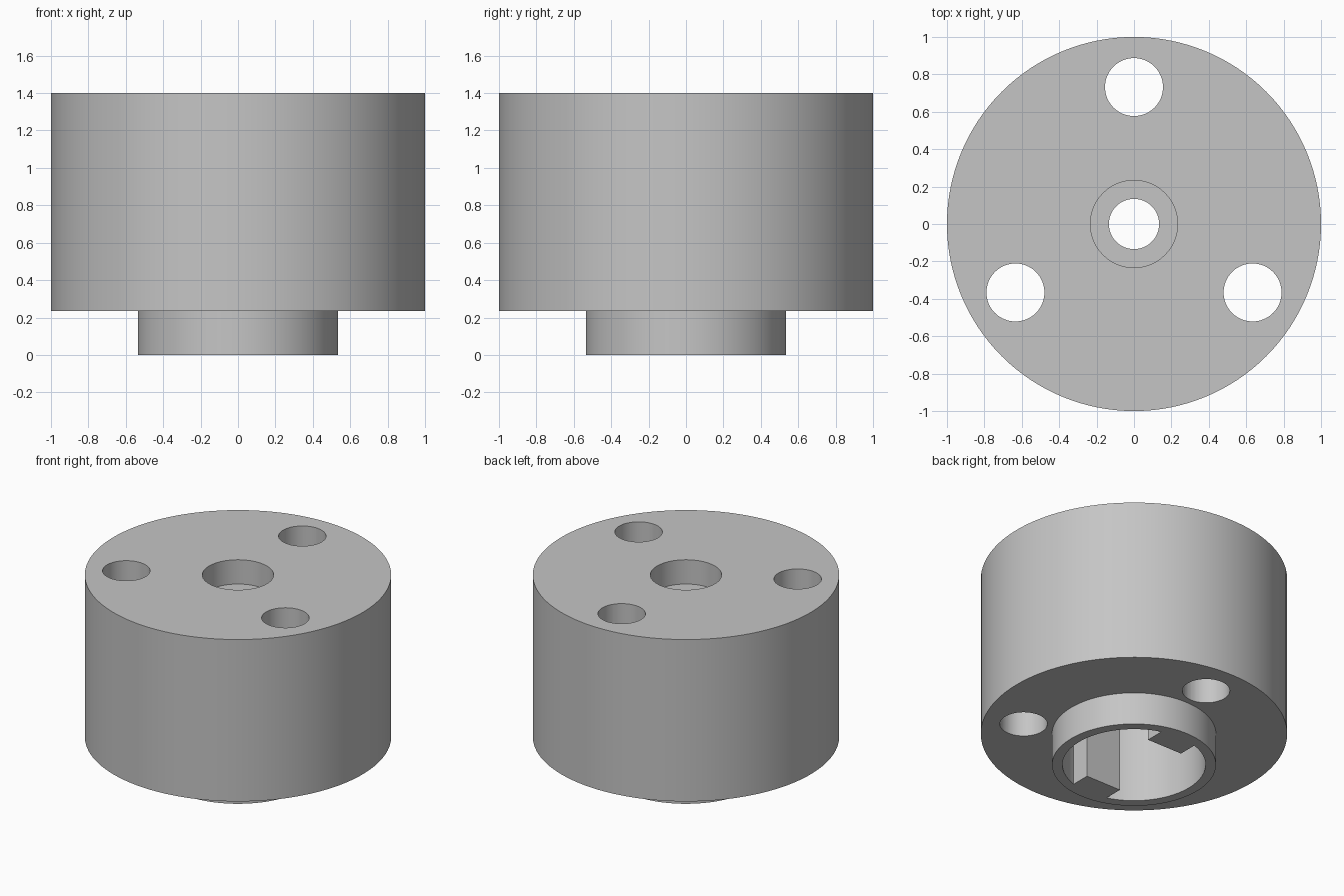
import bpy, bmesh, math
from mathutils import Matrix, Vector

cube = bpy.data.objects.get("Cube")
if cube:
    bpy.data.objects.remove(cube, do_unlink=True)

SEGMENTS = 128
BORE_TOP = 1.0

grey = bpy.data.materials.new("plain_grey")
grey.use_nodes = True
colour = (0.56, 0.56, 0.56, 1)
grey.diffuse_color = colour
grey.node_tree.nodes["Principled BSDF"].inputs["Base Color"].default_value = colour


def make_object(name, bm):
    bmesh.ops.recalc_face_normals(bm, faces=bm.faces)
    mesh = bpy.data.meshes.new(name)
    bm.to_mesh(mesh)
    bm.free()
    mesh.materials.append(grey)
    obj = bpy.data.objects.new(name, mesh)
    bpy.context.collection.objects.link(obj)
    return obj


def lathe(name, profile):
    """Revolve a closed (radius, z) profile around the z axis."""
    bm = bmesh.new()
    verts = [bm.verts.new((r, 0, z)) for r, z in profile]
    edges = [bm.edges.new((v, verts[i - 1])) for i, v in enumerate(verts)]
    bmesh.ops.spin(bm, geom=verts + edges, cent=(0, 0, 0), axis=(0, 0, 1),
                   angle=math.tau, steps=SEGMENTS, use_merge=True)
    bmesh.ops.remove_doubles(bm, verts=bm.verts, dist=1e-5)
    return make_object(name, bm)


def combine(target, tool, operation):
    """Apply a boolean and discard the tool object."""
    mod = target.modifiers.new(operation.lower(), 'BOOLEAN')
    mod.operation, mod.object, mod.solver = operation, tool, 'EXACT'
    tool.hide_render = True
    bpy.context.view_layer.objects.active = target
    bpy.ops.object.modifier_apply(modifier=mod.name)
    bpy.data.objects.remove(tool, do_unlink=True)


# Round body with lower boss, wide bore, centre hole and top counterbore
hub = lathe("flanged_hub", [
    (0.134, BORE_TOP), (0.134, 1.225), (0.233, 1.225), (0.233, 1.4),
    (1, 1.4), (1, 0.234), (0.535, 0.234), (0.535, 0),
    (0.467, 0), (0.467, BORE_TOP)])

# Two flat-faced driving lugs inside the bore, flush with the boss rim
for side in (-1, 1):
    bm = bmesh.new()
    height = BORE_TOP + 0.05
    bmesh.ops.create_cube(bm, size=1, matrix=Matrix.Translation(
        (0, side * 0.4, height / 2)) @ Matrix.Diagonal((0.28, 0.18, height, 1)))
    combine(hub, make_object("bore_lug", bm), 'UNION')

# Three through holes evenly spaced around the flange
for i in range(3):
    angle = math.radians(90 + 120 * i)
    centre = Vector((math.cos(angle), math.sin(angle), 0)) * 0.732
    centre.z = 0.9
    bm = bmesh.new()
    bmesh.ops.create_cone(bm, cap_ends=True, segments=64, radius1=0.155,
                          radius2=0.155, depth=2,
                          matrix=Matrix.Translation(centre))
    combine(hub, make_object("hole_cutter", bm), 'DIFFERENCE')

# Smooth round walls with crisp rims
bpy.ops.object.select_all(action='DESELECT')
hub.select_set(True)
bpy.context.view_layer.objects.active = hub
bpy.ops.object.shade_smooth_by_angle(angle=math.radians(30))
